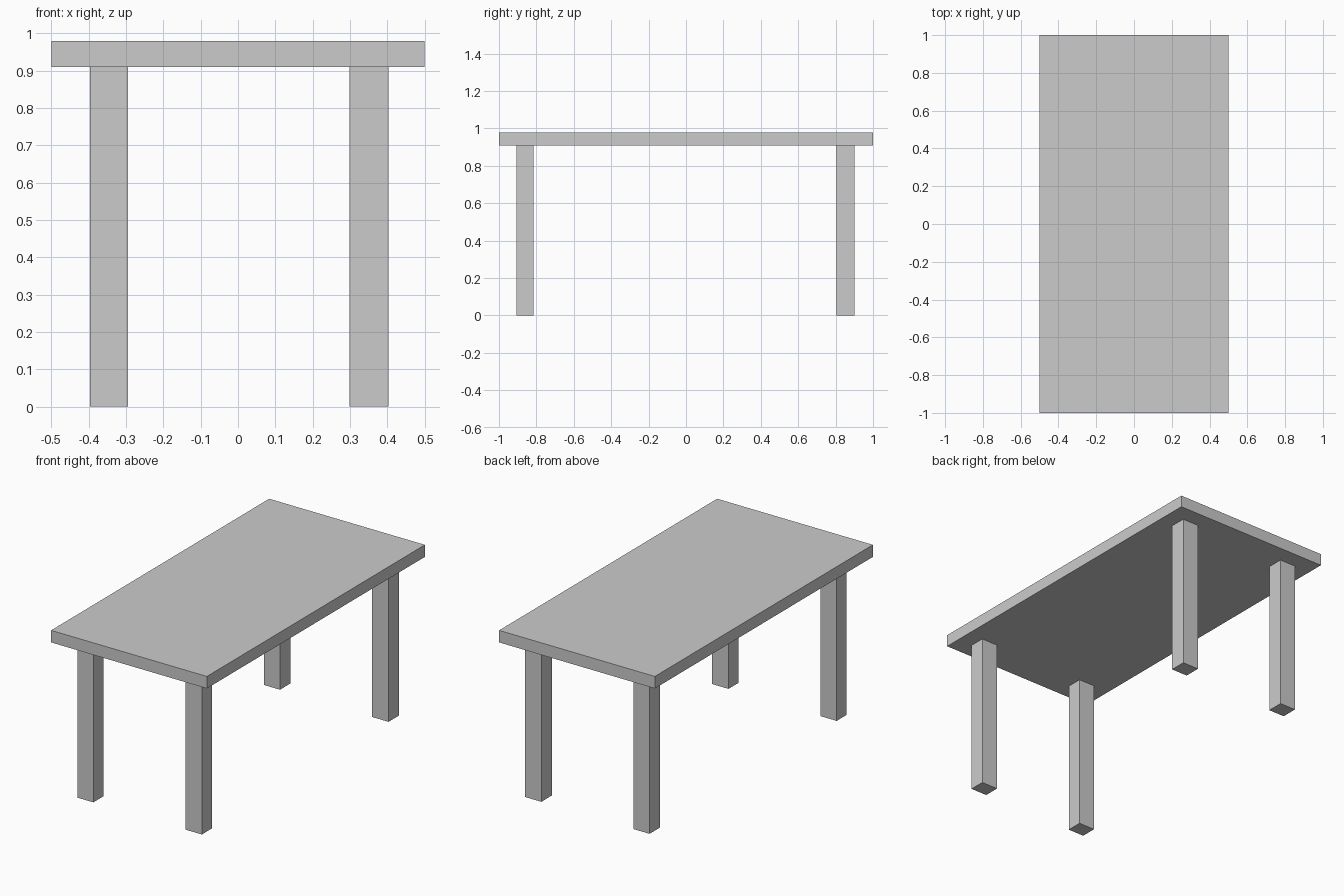
import bpy

if "Cube" in bpy.data.objects:
    bpy.data.objects.remove(bpy.data.objects["Cube"])


def box(name, x, y, z):
    """Axis-aligned box from (min, max) ranges."""
    ranges = (x, y, z)
    bpy.ops.mesh.primitive_cube_add(size=1, location=[(a + b) / 2 for a, b in ranges])
    obj = bpy.context.object
    obj.name = name
    obj.scale = [b - a for a, b in ranges]
    bpy.ops.object.transform_apply(location=False, rotation=False, scale=True)
    return obj


UNDERSIDE, TOP = 0.909, 0.979

# Table top
box("table_top", (-0.5, 0.5), (-1, 1), (UNDERSIDE, TOP))

# Four square legs, set in from the corners
leg_x = {"left": (-0.397, -0.294), "right": (0.298, 0.403)}
leg_y = {"front": (-0.907, -0.815), "back": (0.805, 0.901)}
for end, y in leg_y.items():
    for side, x in leg_x.items():
        box(f"{end}_{side}_leg", x, y, (0, UNDERSIDE))
